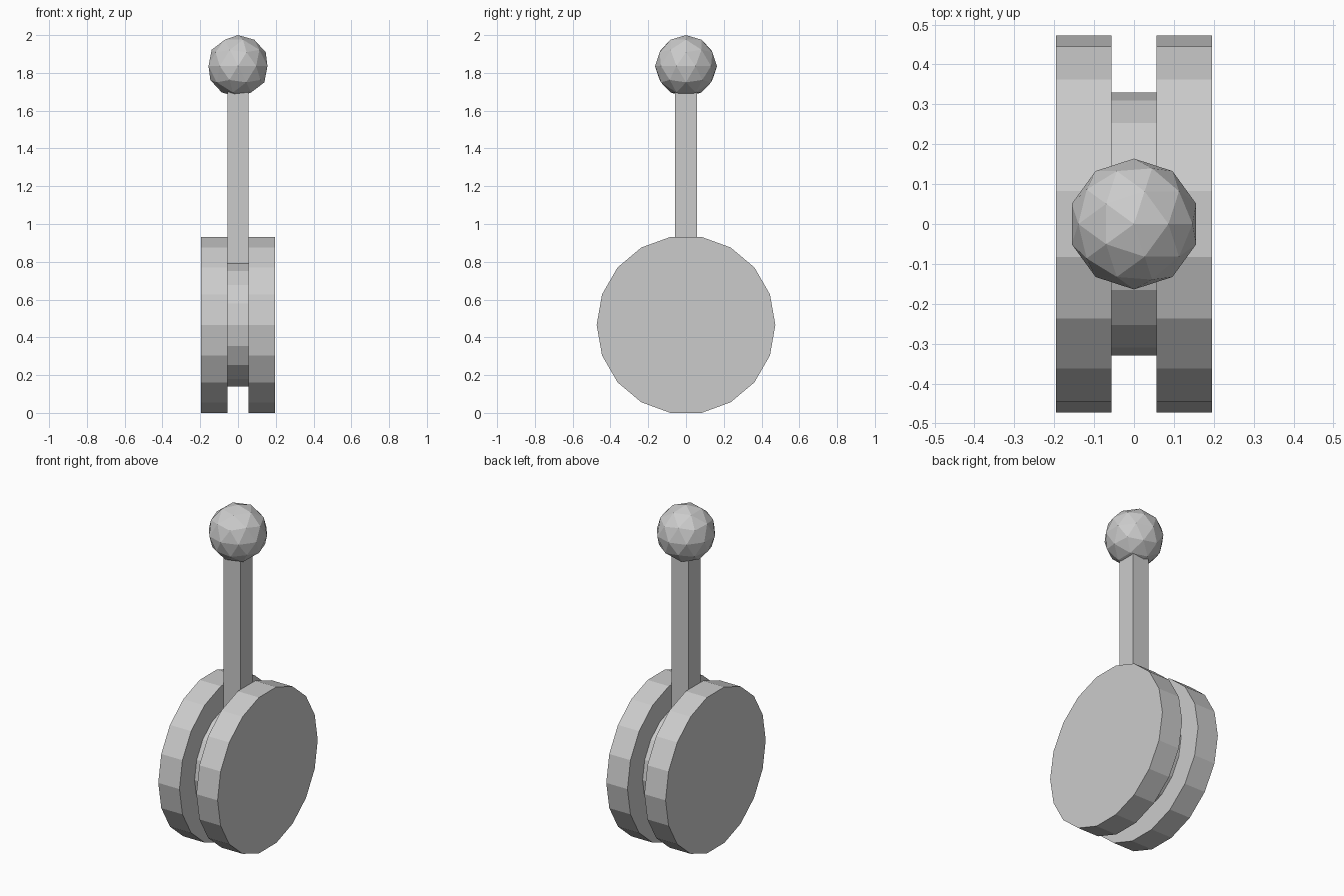
import bpy, bmesh
from math import sin, cos, pi

if "Cube" in bpy.data.objects:
    bpy.data.objects.remove(bpy.data.objects["Cube"])

SIDES = 18
R_DISC, R_HUB = 0.473, 0.33
X_OUT, X_IN = 0.196, 0.056
AXLE_Z = R_DISC * cos(pi / SIDES)
STICK_TOP = 1.70
BALL_R = 0.164


def finish(bm, name):
    bmesh.ops.recalc_face_normals(bm, faces=bm.faces)
    mesh = bpy.data.meshes.new(name)
    bm.to_mesh(mesh)
    bm.free()
    obj = bpy.data.objects.new(name, mesh)
    bpy.context.collection.objects.link(obj)
    return obj


# Grooved wheel: stepped profile turned around the x axis
bm = bmesh.new()
profile = [(-X_OUT, R_DISC), (-X_IN, R_DISC), (-X_IN, R_HUB),
           (X_IN, R_HUB), (X_IN, R_DISC), (X_OUT, R_DISC)]
rings = [[bm.verts.new((x, r * cos(2 * pi * i / SIDES),
                        AXLE_Z + r * sin(2 * pi * i / SIDES)))
          for i in range(SIDES)] for x, r in profile]
for a, b in zip(rings, rings[1:]):
    for i in range(SIDES):
        j = (i + 1) % SIDES
        bm.faces.new((a[i], a[j], b[j], b[i]))
bm.faces.new(rings[0])
bm.faces.new(rings[-1])
finish(bm, "grooved_wheel")

# Square stick rising from the top facet of the hub
bm = bmesh.new()
bottom = AXLE_Z + R_HUB * cos(pi / SIDES)
half_y = R_HUB * sin(pi / SIDES)
bmesh.ops.create_cube(bm, size=1)
for v in bm.verts:
    v.co = (v.co.x * 2 * X_IN, v.co.y * 2 * half_y,
            STICK_TOP if v.co.z > 0 else bottom)
finish(bm, "stick")

# Faceted ball on top
bm = bmesh.new()
bmesh.ops.create_icosphere(bm, subdivisions=2, radius=BALL_R)
bmesh.ops.translate(bm, verts=bm.verts, vec=(0, 0, 2 - BALL_R))
finish(bm, "ball_knob")
